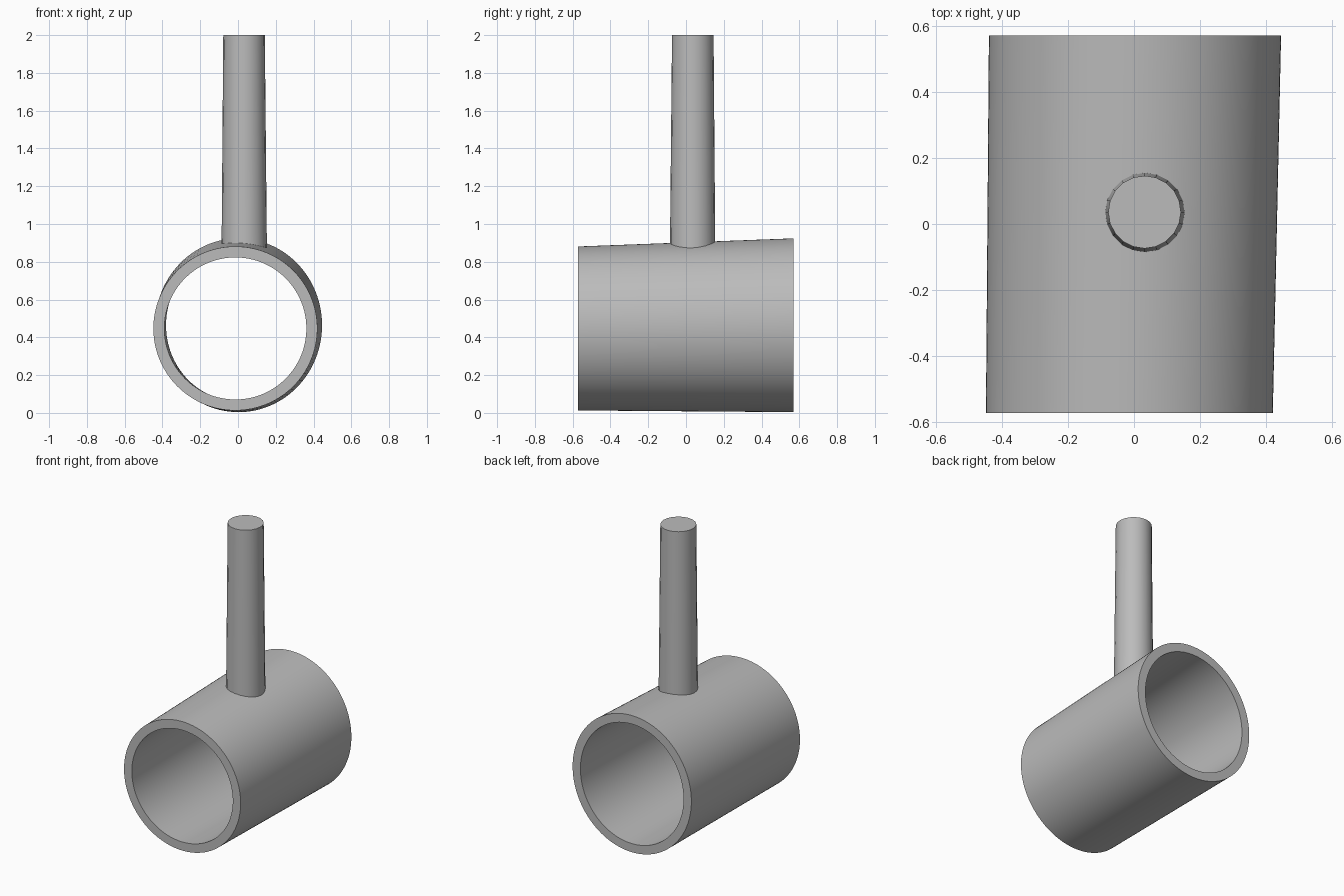
import bpy
import bmesh
from math import cos, sin, tau

if "Cube" in bpy.data.objects:
    bpy.data.objects.remove(bpy.data.objects["Cube"], do_unlink=True)

# One plain grey for everything
GREY = (0.5, 0.5, 0.5, 1)
grey = bpy.data.materials.new("plain grey")
grey.use_nodes = True
grey.diffuse_color = GREY
grey.node_tree.nodes["Principled BSDF"].inputs["Base Color"].default_value = GREY


def finish(name, bm):
    """Turn a bmesh into a named, smooth-sided grey object."""
    bmesh.ops.recalc_face_normals(bm, faces=bm.faces)
    mesh = bpy.data.meshes.new(name)
    bm.to_mesh(mesh)
    bm.free()
    mesh.materials.append(grey)
    obj = bpy.data.objects.new(name, mesh)
    bpy.context.collection.objects.link(obj)
    bpy.ops.object.select_all(action="DESELECT")
    obj.select_set(True)
    bpy.context.view_layer.objects.active = obj
    bpy.ops.object.shade_smooth_by_angle(angle=0.6)
    return obj


def bridge(bm, a, b):
    """Join two rings of vertices with quads."""
    n = len(a)
    for i in range(n):
        j = (i + 1) % n
        bm.faces.new((a[i], a[j], b[j], b[i]))


def upright_ring(bm, cx, y, cz, rx, rz, sides=128):
    angles = [tau * i / sides for i in range(sides)]
    return [bm.verts.new((cx + rx * cos(a), y, cz + rz * sin(a))) for a in angles]


def level_ring(bm, cx, cy, z, r, sides=20):
    angles = [tau * i / sides for i in range(sides)]
    return [bm.verts.new((cx + r * cos(a), cy + r * sin(a), z)) for a in angles]


# Open tube, slightly wider and higher at the back
WALL = 0.058
bm = bmesh.new()
front = (-0.014, -0.572, 0.447, 0.434, 0.434)
back = (0.003, 0.57, 0.464, 0.442, 0.46)
rings = []
for end, inset in ((front, 0), (back, 0), (back, WALL), (front, WALL)):
    cx, y, cz, rx, rz = end
    rings.append(upright_ring(bm, cx, y, cz, rx - inset, rz - inset))
for i, ring in enumerate(rings):
    bridge(bm, ring, rings[(i + 1) % len(rings)])
finish("tube_head", bm)

# Tapered rod rising from the tube, with its foot sunk in the wall
bm = bmesh.new()
foot = level_ring(bm, 0.033, 0.035, 0.87, 0.12)
tip = level_ring(bm, 0.032, 0.036, 2.0, 0.11)
bridge(bm, foot, tip)
bm.faces.new(tip)
bm.faces.new(foot)
finish("rod_handle", bm)
